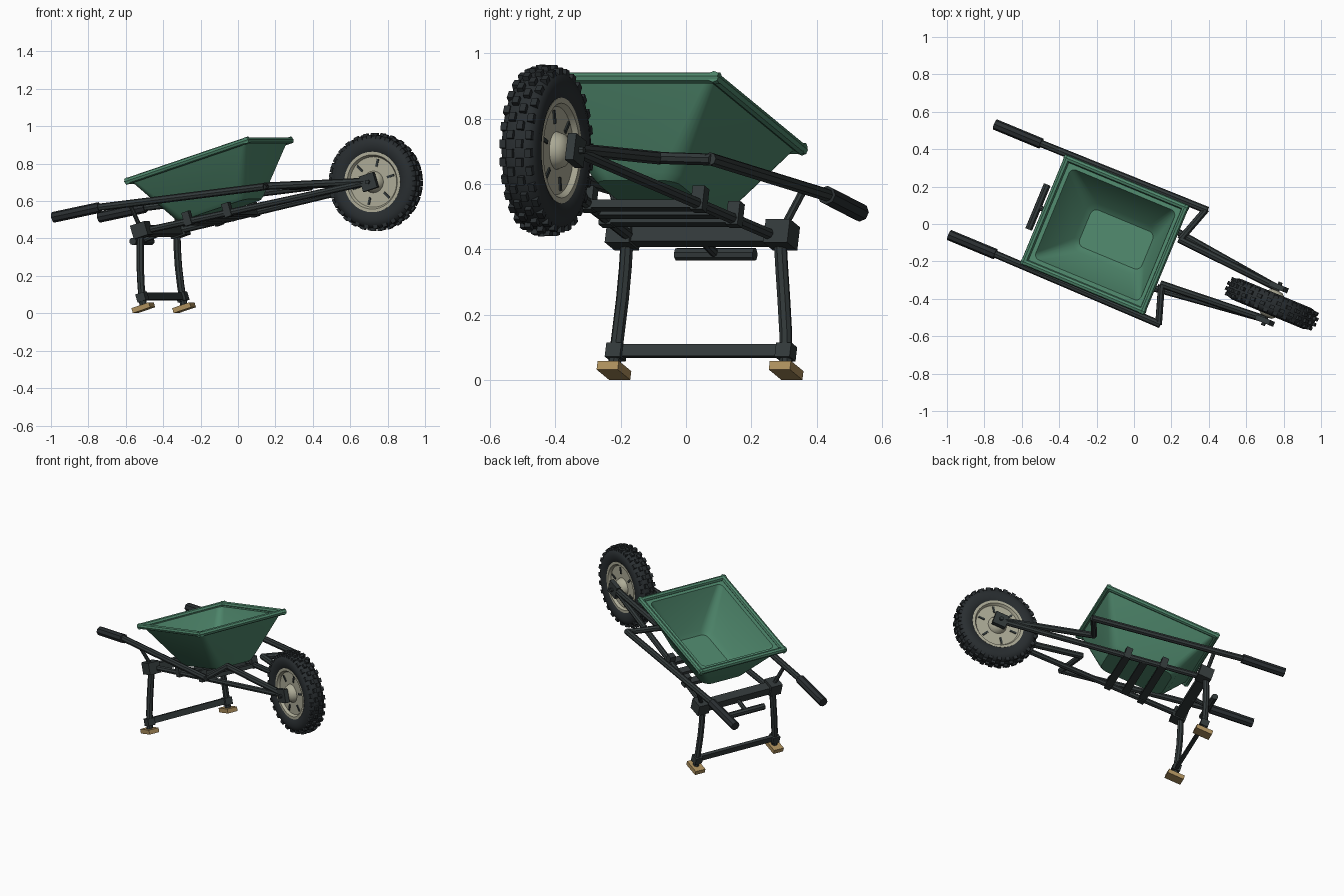
import bpy, bmesh, math
from mathutils import Matrix, Vector

cube = bpy.data.objects.get("Cube")
if cube:
    bpy.data.objects.remove(cube)

# Whole barrow is yawed and pitched; parts are laid out along x in its own frame
POSE = (Matrix.Translation((-0.043, -0.104, 0))
        @ Matrix.Rotation(math.radians(-22.5), 4, 'Z')
        @ Matrix.Rotation(math.radians(-17.5), 4, 'Y'))


def material(name, rgb):
    m = bpy.data.materials.new(name)
    m.use_nodes = True
    m.diffuse_color = (*rgb, 1)
    m.node_tree.nodes["Principled BSDF"].inputs["Base Color"].default_value = (*rgb, 1)
    return m


GREEN = material("green_paint", (0.075, 0.235, 0.145))
STEEL = material("dark_steel", (0.032, 0.041, 0.042))
RUBBER = material("black_rubber", (0.022, 0.027, 0.030))
CREAM = material("cream_rim", (0.42, 0.41, 0.31))
WOOD = material("tan_wood", (0.42, 0.28, 0.11))


def finish(obj, mat, angle=40):
    obj.data.materials.clear()
    obj.data.materials.append(mat)
    bpy.ops.object.select_all(action='DESELECT')
    obj.select_set(True)
    bpy.context.view_layer.objects.active = obj
    bpy.ops.object.shade_smooth_by_angle(angle=math.radians(angle))
    return obj


def from_bmesh(name, bm, mat, angle=40):
    bmesh.ops.recalc_face_normals(bm, faces=bm.faces)
    me = bpy.data.meshes.new(name)
    bm.to_mesh(me)
    bm.free()
    obj = bpy.data.objects.new(name, me)
    bpy.context.collection.objects.link(obj)
    obj.matrix_world = POSE
    return finish(obj, mat, angle)


def add_box(bm, center, size, rot=Matrix()):
    mat = rot @ Matrix.Translation(center) @ Matrix.Diagonal((*size, 1))
    bmesh.ops.create_cube(bm, size=1, matrix=mat)


def box(name, center, size, mat):
    bm = bmesh.new()
    add_box(bm, center, size)
    return from_bmesh(name, bm, mat)


def tube(name, points, radius, mat):
    cu = bpy.data.curves.new(name, 'CURVE')
    cu.dimensions = '3D'
    cu.bevel_depth = radius
    cu.bevel_resolution = 2
    cu.use_fill_caps = True
    sp = cu.splines.new('POLY')
    sp.points.add(len(points) - 1)
    for p, co in zip(sp.points, points):
        p.co = (*co, 1)
    obj = bpy.data.objects.new(name, cu)
    bpy.context.collection.objects.link(obj)
    obj.matrix_world = POSE
    bpy.ops.object.select_all(action='DESELECT')
    obj.select_set(True)
    bpy.context.view_layer.objects.active = obj
    bpy.ops.object.convert(target='MESH')
    return finish(bpy.context.view_layer.objects.active, mat)


def lathe(name, profile, mat, closed=False):
    # Revolve (radius, offset) points around the axle
    bm = bmesh.new()
    vs = [bm.verts.new((r, y, 0)) for r, y in profile]
    pairs = list(zip(vs, vs[1:])) + ([(vs[-1], vs[0])] if closed else [])
    es = [bm.edges.new(p) for p in pairs]
    bmesh.ops.spin(bm, geom=vs + es, cent=(0, 0, 0), axis=(0, 1, 0),
                   angle=math.tau, steps=40, use_duplicate=False)
    bmesh.ops.remove_doubles(bm, verts=bm.verts, dist=0.0005)
    bm.transform(HUB)
    return from_bmesh(name, bm, mat)


# Tub: lofted rounded rectangles (back, front, half width, corner radius, height)
def ring(bm, back, front, half, rad, h):
    out = []
    corners = [(front, half, 0), (back, half, 90), (back, -half, 180), (front, -half, 270)]
    for x, y, start in corners:
        cx = x - math.copysign(rad, x - (back + front) / 2)
        cy = y - math.copysign(rad, y)
        for i in range(6):
            t = math.radians(start + 18 * i)
            out.append(bm.verts.new((cx + rad * math.cos(t), cy + rad * math.sin(t), h)))
    return out


bm = bmesh.new()
rings = [ring(bm, *r) for r in (
    (-0.085, 0.32, 0.135, 0.05, 0.54),
    (-0.108, 0.338, 0.155, 0.06, 0.56),
    (-0.225, 0.485, 0.295, 0.025, 0.812),
    (-0.19, 0.45, 0.26, 0.03, 0.812),
    (-0.185, 0.445, 0.255, 0.035, 0.80),
    (-0.095, 0.33, 0.14, 0.06, 0.59),
    (-0.07, 0.308, 0.108, 0.035, 0.565))]
for lo, hi in zip(rings, rings[1:]):
    for i in range(len(lo)):
        j = (i + 1) % len(lo)
        bm.faces.new((lo[i], lo[j], hi[j], hi[i]))
bm.faces.new(rings[0])
bm.faces.new(rings[-1])
from_bmesh("tub", bm, GREEN, 35)

# Rolled rim of the tub
B, F, W, H = -0.23, 0.488, 0.3, 0.815
tube("rim_front", [(F, -W - 0.015, H), (F, W + 0.015, H)], 0.018, GREEN)
tube("rim_back", [(B, -W - 0.015, H), (B, W + 0.015, H)], 0.018, GREEN)

AXLE = Vector((1.016, 0, 0.416))
HUB = Matrix.Translation(AXLE)

# Paired frame parts
for s, side in ((1, "left"), (-1, "right")):
    tube(side + "_rim", [(B - 0.015, s * W, H), (F + 0.015, s * W, H)], 0.018, GREEN)
    tube(side + "_rail", [(-0.5, s * 0.32, 0.735), (-0.42, s * 0.32, 0.727),
                          (0.523, s * 0.33, 0.545)], 0.02, STEEL)
    tube(side + "_rail_bend", [(0.515, s * 0.335, 0.545), (0.452, s * 0.13, 0.57)], 0.019, STEEL)
    tube(side + "_upper_fork", [(0.445, s * 0.13, 0.572), (1.016, s * 0.09, 0.42)], 0.02, STEEL)
    tube(side + "_grip", [(-0.695, s * 0.32, 0.757), (-0.685, s * 0.32, 0.756),
                          (-0.424, s * 0.32, 0.727)], 0.029, RUBBER)
    tube(side + "_lower_fork", [(-0.28, s * 0.243, 0.543), (1.016, s * 0.09, 0.416)], 0.018, STEEL)
    tube(side + "_brace", [(-0.255, s * 0.255, 0.55), (-0.25, s * 0.32, 0.695)], 0.012, STEEL)
    tube(side + "_leg", [(-0.262, s * 0.253, 0.54), (-0.29, s * 0.259, 0.45),
                         (-0.315, s * 0.267, 0.36), (-0.337, s * 0.277, 0.26),
                         (-0.355, s * 0.285, 0.15)], 0.02, STEEL)
    box(side + "_leg_mount", (-0.25, s * 0.262, 0.545), (0.085, 0.08, 0.075), STEEL)
    box(side + "_leg_collar", (-0.347, s * 0.281, 0.2), (0.05, 0.05, 0.045), STEEL)
    box(side + "_foot", (-0.357, s * 0.285, 0.144), (0.105, 0.07, 0.028), WOOD)
    box(side + "_axle_plate", (1.016, s * 0.097, 0.416), (0.085, 0.028, 0.085), STEEL)

# Cross members under the tub, with upright brackets on the forks
for i, a in enumerate((0.226, 0.115, 0.003)):
    t = (1.016 - a) / 1.265
    half, h = 0.09 + 0.15 * t, 0.416 + 0.124 * t
    box("cross_bar_%d" % (i + 1), (a, 0, h - 0.005), (0.045, 2 * half, 0.025), STEEL)
    if i != 1:
        for s, side in ((1, "left"), (-1, "right")):
            box("%s_bracket_%d" % (side, i + 1), (a, s * half, h + 0.015),
                (0.04, 0.04, 0.075), STEEL)
box("leg_beam", (-0.25, 0, 0.54), (0.06, 0.5, 0.05), STEEL)
box("leg_spreader", (-0.347, 0, 0.203), (0.022, 0.57, 0.038), STEEL)

# Short T-shaped pedal behind the beam
tube("pedal_bar", [(-0.37, -0.13, 0.52), (-0.37, 0.13, 0.52)], 0.02, STEEL)
tube("pedal_stem", [(-0.37, 0, 0.52), (-0.25, 0, 0.53)], 0.014, STEEL)

# Wheel
tyre = [(0.155, 0.044), (0.17, 0.054), (0.205, 0.06), (0.232, 0.052), (0.246, 0.034), (0.249, 0.01)]
lathe("tyre", tyre + [(r, -y) for r, y in reversed(tyre)], RUBBER, True)
rim = [(0.0, 0.078), (0.03, 0.074), (0.05, 0.058), (0.058, 0.034), (0.135, 0.034),
       (0.145, 0.05), (0.162, 0.05)]
lathe("wheel_rim", rim + [(r, -y) for r, y in reversed(rim)], CREAM)
tube("axle", [AXLE + Vector((0, -0.125, 0)), AXLE + Vector((0, 0.125, 0))], 0.012, STEEL)

# Tread knobs and the slots in the rim
bm = bmesh.new()
N = 28
for i in range(N):
    for row, y in enumerate((-0.042, -0.015, 0.015, 0.042)):
        turn = HUB @ Matrix.Rotation(math.tau * (i + 0.5 * (row % 2)) / N, 4, 'Y')
        r = 0.251 if abs(y) < 0.03 else 0.24
        add_box(bm, (r, y, 0), (0.022, 0.02, 0.026), turn)
from_bmesh("tread_knobs", bm, RUBBER)

bm = bmesh.new()
for i in range(6):
    turn = HUB @ Matrix.Rotation(math.tau * i / 6, 4, 'Y')
    for s in (1, -1):
        add_box(bm, (0.105, s * 0.035, 0), (0.042, 0.008, 0.012), turn)
from_bmesh("rim_slots", bm, STEEL)
